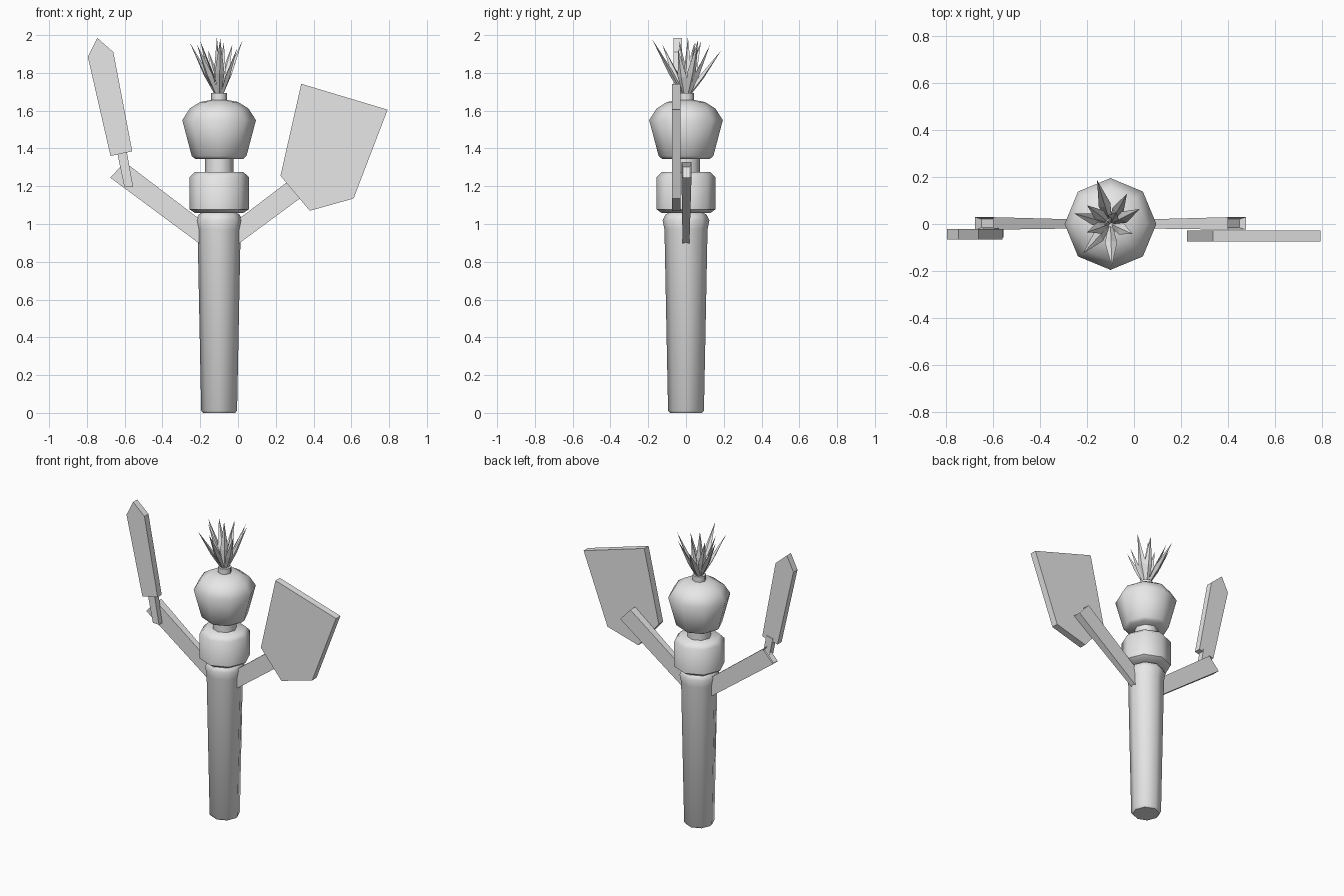
import bpy, bmesh, math
from mathutils import Vector

if "Cube" in bpy.data.objects:
    bpy.data.objects.remove(bpy.data.objects["Cube"], do_unlink=True)

grey = bpy.data.materials.new("plain grey")
grey.use_nodes = True
grey.diffuse_color = (0.8, 0.8, 0.8, 1)
grey.node_tree.nodes["Principled BSDF"].inputs["Base Color"].default_value = (0.8, 0.8, 0.8, 1)

AXIS_X = -0.1  # the body stands a little off centre


def finish(name, bm, smooth=False):
    bmesh.ops.recalc_face_normals(bm, faces=bm.faces[:])
    mesh = bpy.data.meshes.new(name)
    bm.to_mesh(mesh)
    bm.free()
    mesh.materials.append(grey)
    ob = bpy.data.objects.new(name, mesh)
    bpy.context.collection.objects.link(ob)
    if smooth:
        bpy.ops.object.select_all(action='DESELECT')
        bpy.context.view_layer.objects.active = ob
        ob.select_set(True)
        bpy.ops.object.shade_smooth_by_angle(angle=math.radians(50))
    return ob


def turned(name, profile, sides=8):
    """Capped solid of revolution from (radius, z) pairs."""
    bm = bmesh.new()
    rings = []
    for r, z in profile:
        rings.append([bm.verts.new((AXIS_X + r * math.cos(2 * math.pi * i / sides),
                                    r * math.sin(2 * math.pi * i / sides), z))
                      for i in range(sides)])
    for a, b in zip(rings, rings[1:]):
        for i in range(sides):
            j = (i + 1) % sides
            bm.faces.new((a[i], a[j], b[j], b[i]))
    bm.faces.new(rings[0][::-1])
    bm.faces.new(rings[-1])
    return finish(name, bm, True)


def plate(name, outline, y0, y1):
    """Flat plate from an (x, z) outline."""
    bm = bmesh.new()
    face = bm.faces.new([bm.verts.new((x, y0, z)) for x, z in outline])
    ext = bmesh.ops.extrude_face_region(bm, geom=[face])["geom"]
    for v in ext:
        if isinstance(v, bmesh.types.BMVert):
            v.co.y = y1
    return finish(name, bm)


# Body, stacked from the ground up
turned("torso", [(0.085, 0), (0.095, 0.012), (0.114, 0.97), (0.124, 1.02),
                 (0.108, 1.05), (0.08, 1.066)])
turned("chest", [(0.128, 1.058), (0.157, 1.078), (0.157, 1.248), (0.128, 1.276)])
turned("neck", [(0.075, 1.26), (0.075, 1.36)])
turned("head", [(0.125, 1.343), (0.145, 1.36), (0.195, 1.55), (0.155, 1.612),
                (0.1, 1.646), (0.04, 1.657)])
turned("leaf_stem", [(0.042, 1.64), (0.042, 1.693)])


# Arms, tapering towards the body, with a dented end
def arm(name, side):
    bm = bmesh.new()
    loops = []
    for d, low, high, y0, y1 in ((0.085, 0.882, 1.012, -0.018, 0.018),
                                 (0.5, 1.245, 1.328, -0.024, 0.029)):
        tilt = 0.076 if d > 0.3 else 0.0
        loops.append([bm.verts.new((AXIS_X + side * (d + t), y, z))
                      for t, y, z in ((tilt, y0, low), (tilt, y1, low),
                                      (0, y1, high), (0, y0, high))])
    a, b = loops
    for i in range(4):
        j = (i + 1) % 4
        bm.faces.new((a[i], a[j], b[j], b[i]))
    bm.faces.new(a[::-1])
    end = bm.faces.new(b)
    bmesh.ops.recalc_face_normals(bm, faces=bm.faces[:])
    bmesh.ops.inset_region(bm, faces=[end], thickness=0.012, depth=-0.03)
    finish(name, bm)


arm("right_arm", -1)
arm("left_arm", 1)

# Knife in the right hand
plate("knife_handle", [(-0.602, 1.198), (-0.555, 1.195), (-0.592, 1.40), (-0.642, 1.39)],
      -0.058, -0.018)
plate("knife_blade", [(-0.675, 1.36), (-0.56, 1.385), (-0.66, 1.91),
                      (-0.745, 1.985), (-0.795, 1.885)], -0.066, -0.022)

# Broad blade in the left hand
plate("broad_blade", [(0.335, 1.742), (0.792, 1.605), (0.612, 1.135),
                      (0.38, 1.07), (0.225, 1.255)], -0.075, -0.028)

# Spiky leaves: slim four-sided blades fanning out of the stem
tips = [(-0.157, 0.187, 1.92), (-0.03, 0.128, 1.95), (0.025, 0.064, 1.975),
        (-0.005, -0.043, 1.93), (-0.094, -0.18, 1.98), (-0.217, -0.125, 1.95),
        (-0.255, 0.045, 1.96), (-0.2, -0.035, 1.97), (-0.2, 0.08, 1.97),
        (-0.112, 0.01, 1.99), (-0.075, 0.05, 1.96)]
bm = bmesh.new()
for tip in tips:
    tip = Vector(tip)
    out = Vector((tip.x - AXIS_X, tip.y, 0)).normalized()
    base = Vector((AXIS_X, 0, 1.68)) + out * 0.012
    along = (tip - base).normalized()
    across = along.cross(out).normalized()
    thick = along.cross(across)
    mid = base.lerp(tip, 0.4)
    top = bm.verts.new(tip)
    low = [bm.verts.new(base + o) for o in
           (across * 0.01, thick * 0.008, across * -0.01, thick * -0.008)]
    wide = [bm.verts.new(mid + o) for o in
            (across * 0.026, thick * 0.013, across * -0.026, thick * -0.013)]
    for i in range(4):
        j = (i + 1) % 4
        bm.faces.new((low[i], low[j], wide[j], wide[i]))
        bm.faces.new((wide[i], wide[j], top))
    bm.faces.new(low[::-1])
finish("leaves", bm)
